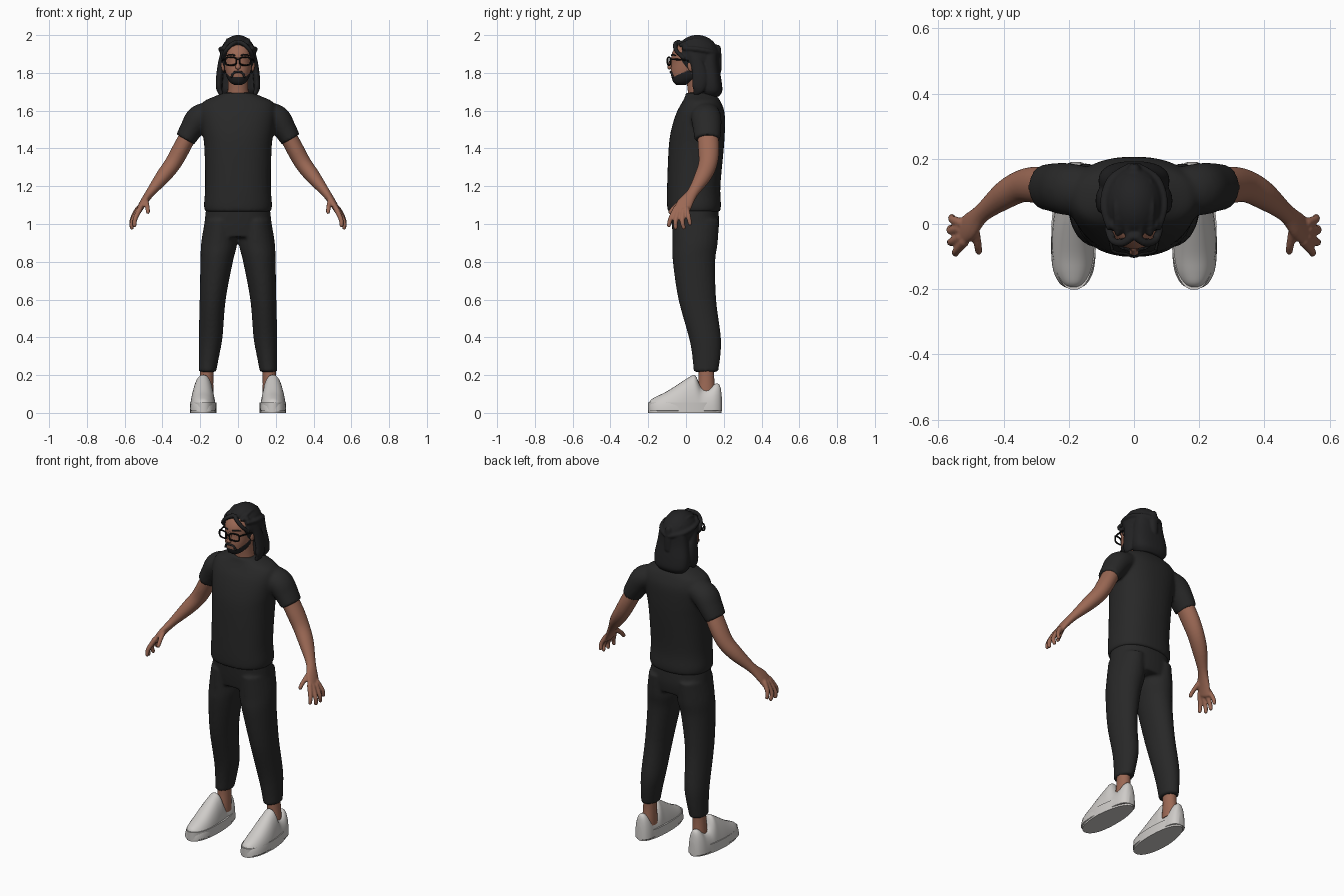
import bpy, bmesh, math
from mathutils import Vector

X, Y, Z = Vector((1, 0, 0)), Vector((0, 1, 0)), Vector((0, 0, 1))


def material(name, r, g, b):
    m = bpy.data.materials.new(name)
    m.diffuse_color = (r, g, b, 1)
    return m


SKIN = material("skin", 0.33, 0.14, 0.09)
CLOTH = material("dark_cloth", 0.021, 0.021, 0.021)
HAIR = material("hair_black", 0.016, 0.016, 0.017)
FRAME = material("frame_black", 0.006, 0.006, 0.006)
SHOE = material("shoe_white", 0.62, 0.60, 0.58)


def spline(pts, steps):
    """Smooth curve through rows of (x, y, z, radius_a, radius_b)."""
    out = []
    for i in range(len(pts) - 1):
        a, b, c, d = pts[max(i - 1, 0)], pts[i], pts[i + 1], pts[min(i + 2, len(pts) - 1)]
        for s in range(steps):
            t = s / steps
            out.append([0.5 * (2 * q + (r - p) * t + (2 * p - 5 * q + 4 * r - w) * t * t
                               + (3 * q - p - 3 * r + w) * t ** 3) for p, q, r, w in zip(a, b, c, d)])
    return out + [list(pts[-1])]


def tube(bm, pts, axis=None, ref=X, n=24, power=2, steps=5, ends=False):
    """Loft superellipse sections along a path; radius_a lies along ref."""
    pts = [tuple(p) + (p[3],) * (5 - len(p)) for p in pts]
    rows = spline(pts, steps)
    pos = [Vector(r[:3]) for r in rows]
    tan = [axis or (pos[min(i + 1, len(pos) - 1)] - pos[max(i - 1, 0)]).normalized() for i in range(len(pos))]
    rings = [(p, t, max(r[3], 1e-3), max(r[4], 1e-3)) for p, t, r in zip(pos, tan, rows)]
    if ends:   # rounded ends
        def cap(ring, sign):
            p, t, a, b = ring
            return [(p + t * sign * min(a, b) * math.sin(k), t, a * math.cos(k), b * math.cos(k))
                    for k in (0.5, 0.95, 1.35)]
        rings = cap(rings[0], -1)[::-1] + rings + cap(rings[-1], 1)
    e, loops = 2 / power, []
    for p, t, a, b in rings:
        u = (ref - t * ref.dot(t)).normalized()
        v = t.cross(u)
        loop = []
        for k in range(n):
            c, s = math.cos(2 * math.pi * k / n), math.sin(2 * math.pi * k / n)
            loop.append(bm.verts.new(p + u * a * math.copysign(abs(c) ** e, c)
                                     + v * b * math.copysign(abs(s) ** e, s)))
        loops.append(loop)
    for lo, hi in zip(loops, loops[1:]):
        for k in range(n):
            bm.faces.new((lo[k], lo[(k + 1) % n], hi[(k + 1) % n], hi[k]))
    bm.faces.new(loops[0][::-1])
    bm.faces.new(loops[-1])


def column(bm, rows, **kw):
    """Upright loft from rows of (z, front y, back y, half width[, centre x])."""
    tube(bm, [(r[4] if len(r) > 4 else 0, (r[1] + r[2]) / 2, r[0], r[3], (r[2] - r[1]) / 2) for r in rows],
         axis=Z, **kw)


def ball(bm, centre, radii):
    verts = bmesh.ops.create_uvsphere(bm, u_segments=32, v_segments=20, radius=1)["verts"]
    for v in verts:
        v.co = Vector(centre) + Vector(a * b for a, b in zip(v.co, radii))


def finish(name, bm, mats, mirror=False, voxel=0, smooth=0):
    bmesh.ops.recalc_face_normals(bm, faces=bm.faces)
    me = bpy.data.meshes.new(name)
    bm.to_mesh(me)
    bm.free()
    ob = bpy.data.objects.new(name, me)
    bpy.context.collection.objects.link(ob)
    for m in mats:
        me.materials.append(m)
    if mirror:
        ob.modifiers.new("mirror", "MIRROR").use_mirror_merge = False
    if voxel:   # fuse the overlapping volumes
        r = ob.modifiers.new("fuse", "REMESH")
        r.mode, r.voxel_size, r.use_smooth_shade = "VOXEL", voxel, True
    if smooth:
        s = ob.modifiers.new("smooth", "SMOOTH")
        s.factor, s.iterations = 0.5, smooth
    bpy.ops.object.select_all(action="DESELECT")
    bpy.context.view_layer.objects.active = ob
    ob.select_set(True)
    bpy.ops.object.shade_smooth_by_angle(angle=math.radians(45))
    return ob


# T-shirt: torso and sleeves
bm = bmesh.new()
column(bm, [(1.065, -0.095, 0.18, 0.174), (1.10, -0.10, 0.185, 0.18), (1.2, -0.10, 0.182, 0.174),
            (1.4, -0.092, 0.20, 0.178), (1.5, -0.078, 0.206, 0.19), (1.59, -0.05, 0.204, 0.20),
            (1.645, -0.02, 0.185, 0.185), (1.675, -0.005, 0.165, 0.125), (1.695, 0.0, 0.145, 0.075)],
       n=40, power=2.3)
tube(bm, [(0.14, 0.1, 1.59, 0.075, 0.06), (0.205, 0.107, 1.56, 0.08, 0.07),
          (0.245, 0.112, 1.505, 0.075, 0.062), (0.279, 0.113, 1.448, 0.068, 0.054)], ref=Y)
finish("t_shirt", bm, [CLOTH], True, 0.009, 4)

# Trousers: hips and legs
bm = bmesh.new()
column(bm, [(1.09, -0.085, 0.17, 0.168), (1.0, -0.076, 0.175, 0.178), (0.93, -0.065, 0.165, 0.18)],
       n=40, power=2.3)
column(bm, [(1.02, -0.075, 0.175, 0.08, 0.095), (0.9, -0.072, 0.168, 0.095, 0.1),
            (0.8, -0.07, 0.155, 0.086, 0.113), (0.6, -0.04, 0.16, 0.069, 0.134),
            (0.4, 0.015, 0.185, 0.063, 0.145), (0.3, 0.033, 0.182, 0.054, 0.154),
            (0.217, 0.04, 0.17, 0.046, 0.162)])
finish("trousers", bm, [CLOTH], True, 0.009, 3)

# Ankles
bm = bmesh.new()
column(bm, [(0.25, 0.065, 0.15, 0.036, 0.164), (0.17, 0.065, 0.15, 0.036, 0.167), (0.08, 0.05, 0.16, 0.04, 0.17)])
finish("ankles", bm, [SKIN], True)

# Shoe uppers: stations of (y, half width, height) flattened underneath
bm = bmesh.new()
stations = [(-0.198, 0.015, 0.045), (-0.185, 0.04, 0.07), (-0.15, 0.06, 0.09), (-0.1, 0.068, 0.115),
            (-0.03, 0.068, 0.16), (0.02, 0.063, 0.192), (0.05, 0.06, 0.2), (0.08, 0.058, 0.135),
            (0.12, 0.056, 0.128), (0.155, 0.05, 0.155), (0.18, 0.035, 0.145), (0.19, 0.015, 0.08)]
tube(bm, [(0.186 - 0.04 * max(y, 0), y, 0, w, h) for y, w, h in stations], axis=Y, n=32, power=2.3, steps=4)
for v in bm.verts:
    v.co.z = max(v.co.z, 0.01)
finish("shoe_uppers", bm, [SHOE], True, 0, 2)

# Shoe soles
bm = bmesh.new()
tube(bm, [(0.184, -0.006, 0, 0.07, 0.194), (0.184, -0.006, 0.055, 0.07, 0.196)], axis=Z, n=40, power=2.3, steps=1)
for v in bm.verts:
    v.co.x = 0.184 + (v.co.x - 0.184) * (1 - 0.7 * max(v.co.y, 0)) - 0.04 * max(v.co.y, 0)
finish("shoe_soles", bm, [SHOE], True)

# Arms with hands
bm = bmesh.new()
tube(bm, [(0.25, 0.113, 1.495, 0.055, 0.045), (0.30, 0.12, 1.40, 0.056, 0.046), (0.345, 0.116, 1.32, 0.05, 0.044),
          (0.398, 0.088, 1.25, 0.044, 0.039), (0.465, 0.035, 1.165, 0.03, 0.024),
          (0.503, -0.005, 1.11, 0.042, 0.019), (0.53, -0.028, 1.062, 0.042, 0.015)], ref=Y, ends=True)
fingers = [[(0.52, -0.055, 1.08), (0.545, -0.083, 1.025), (0.548, -0.09, 0.993)],
           [(0.53, -0.04, 1.07), (0.56, -0.055, 1.015), (0.562, -0.055, 0.98)],
           [(0.535, -0.015, 1.07), (0.563, -0.02, 1.015), (0.562, -0.012, 0.981)],
           [(0.53, 0.003, 1.08), (0.557, 0.014, 1.035), (0.559, 0.021, 1.002)],
           [(0.49, -0.01, 1.13), (0.48, -0.06, 1.09), (0.477, -0.084, 1.063)]]
for f in fingers:
    tube(bm, [p + (r,) for p, r in zip(f, (0.015, 0.0125, 0.011))], n=12, ends=True)
finish("arms", bm, [SKIN], True, 0.0055, 2)

# Head: skin, with the short beard coloured by height and depth
bm = bmesh.new()
column(bm, [(1.737, -0.052, 0.0, 0.022), (1.75, -0.066, 0.03, 0.042), (1.775, -0.076, 0.08, 0.058),
            (1.81, -0.08, 0.11, 0.067), (1.85, -0.077, 0.135, 0.073), (1.90, -0.075, 0.145, 0.076),
            (1.94, -0.052, 0.14, 0.068), (1.97, -0.01, 0.11, 0.04)], n=64, power=2.2, steps=10)
for f in bm.faces:
    c = f.calc_center_median()
    f.material_index = int(c.y < 0.035 and c.z < 1.779 + 0.45 * max(c.y + 0.065, 0))
finish("head", bm, [SKIN, HAIR])

# Neck, nose, ears
bm = bmesh.new()
tube(bm, [(0, 0.075, 1.64, 0.066), (0, 0.065, 1.70, 0.055), (0, 0.05, 1.79, 0.052)], axis=Z)
finish("neck", bm, [SKIN])
bm = bmesh.new()
tube(bm, [(0, -0.075, 1.872, 0.009), (0, -0.083, 1.85, 0.01), (0, -0.087, 1.83, 0.014, 0.012)], n=16, ends=True)
finish("nose", bm, [SKIN])
bm = bmesh.new()
ball(bm, (0.078, 0.026, 1.838), (0.011, 0.018, 0.03))
finish("ears", bm, [SKIN], True)

# Moustache and eyebrows
bm = bmesh.new()
tube(bm, [(0, -0.081, 1.806, 0.006), (0.022, -0.077, 1.801, 0.006), (0.034, -0.071, 1.78, 0.006)], n=10, ends=True)
tube(bm, [(0.018, -0.077, 1.893, 0.004), (0.04, -0.072, 1.897, 0.004), (0.058, -0.055, 1.892, 0.003)], n=8, ends=True)
finish("moustache_and_brows", bm, [HAIR], True)

# Hair: cap, back curtain, tied tail, side locks, swept strands
bm = bmesh.new()
ball(bm, (0, 0.06, 1.885), (0.096, 0.118, 0.116))
column(bm, [(1.90, 0.07, 0.172, 0.085), (1.84, 0.07, 0.175, 0.095), (1.76, 0.075, 0.188, 0.108),
            (1.705, 0.075, 0.192, 0.105), (1.675, 0.09, 0.175, 0.08)], n=32, power=2.4)
tube(bm, [(0, 0.165, 1.93, 0.02), (0, 0.172, 1.88, 0.024, 0.016), (0, 0.175, 1.81, 0.02, 0.012)], ends=True)
tube(bm, [(0.062, -0.005, 1.945, 0.015), (0.086, 0.05, 1.87, 0.016, 0.03), (0.098, 0.072, 1.78, 0.018, 0.04),
          (0.1, 0.066, 1.72, 0.016, 0.034), (0.09, 0.05, 1.69, 0.01, 0.012)], ends=True)
tube(bm, [(0.006, -0.04, 1.965, 0.012), (0.035, -0.058, 1.95, 0.012), (0.066, -0.05, 1.915, 0.011),
          (0.081, -0.015, 1.88, 0.01)], n=12, ends=True)
tube(bm, [(0.075, -0.01, 1.93, 0.011), (0.092, 0.06, 1.925, 0.013), (0.07, 0.135, 1.91, 0.014),
          (0.01, 0.175, 1.895, 0.014)], n=12, ends=True)
for x in (0.02, 0.05):   # combed ridges over the crown
    tube(bm, [(x, -0.03, 1.965 - x / 3, 0.009), (x * 1.1, 0.05, 1.992 - x / 3, 0.009),
              (x, 0.13, 1.962 - x / 3, 0.009)], n=10, ends=True)
finish("hair", bm, [HAIR], True, 0.0055, 2)

# Glasses: rounded rims, bridge, temples
bm = bmesh.new()
rim = []
for k in range(25):
    c, s = math.cos(k * math.pi / 12), math.sin(k * math.pi / 12)
    rim.append((0.038 + 0.029 * math.copysign(abs(c) ** 0.6, c), -0.09 + 0.008 * c,
                1.862 + 0.021 * math.copysign(abs(s) ** 0.6, s), 0.0045))
tube(bm, rim, ref=Y, n=8, steps=2)
tube(bm, [(0, -0.1, 1.872, 0.004), (0.011, -0.098, 1.87, 0.004)], ref=Y, n=8)
tube(bm, [(0.066, -0.082, 1.872, 0.005), (0.078, -0.03, 1.87, 0.004), (0.085, 0.03, 1.862, 0.004)], ref=Z, n=8)
finish("glasses", bm, [FRAME], True)
